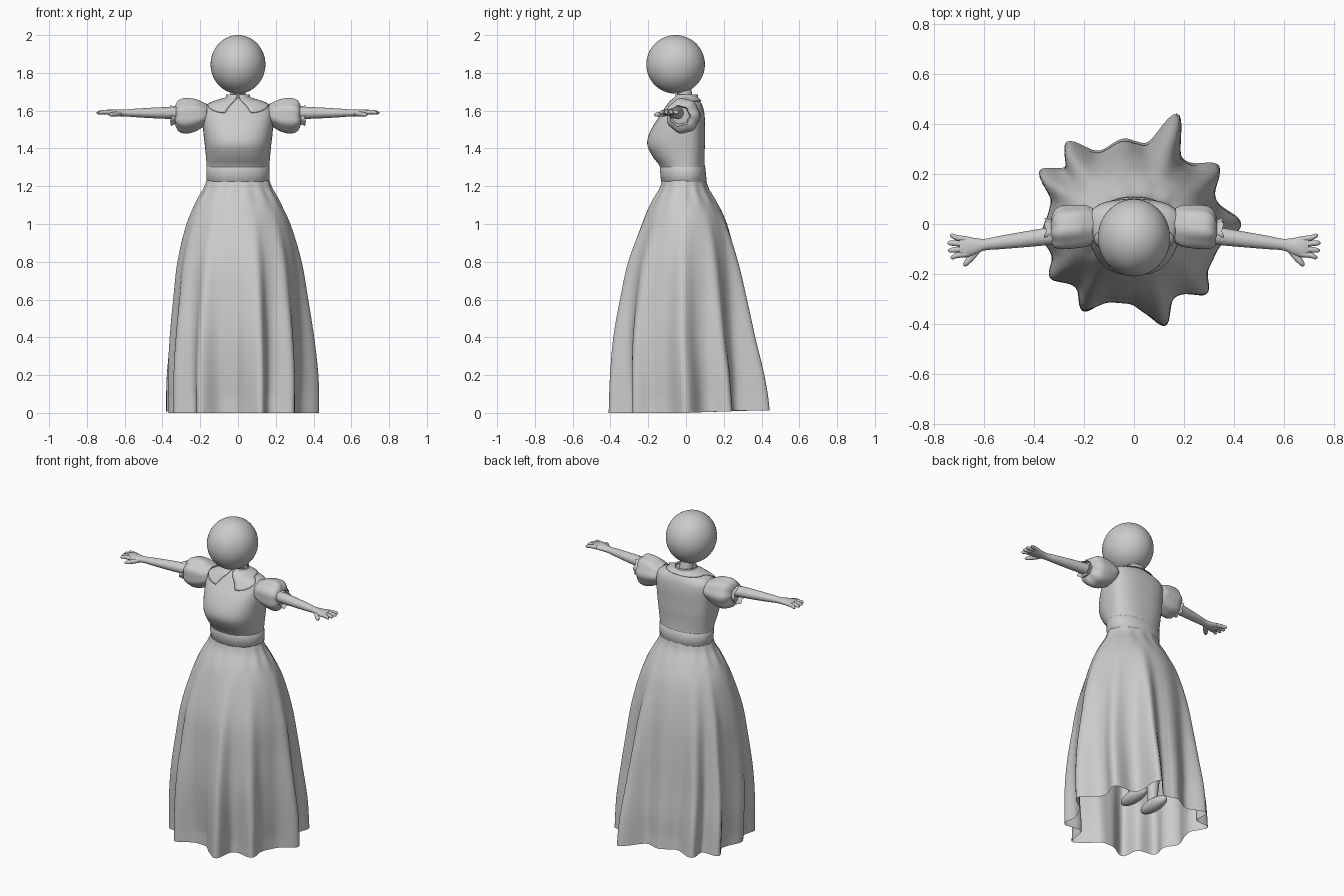
import bpy
from math import sin, cos, exp, tau, radians, pi

cube = bpy.data.objects.get("Cube")
if cube:
    bpy.data.objects.remove(cube, do_unlink=True)

grey = bpy.data.materials.new("plain grey")
grey.use_nodes = True
colour = (0.6, 0.6, 0.6, 1)
grey.diffuse_color = colour
grey.node_tree.nodes["Principled BSDF"].inputs["Base Color"].default_value = colour


def spline(knots, t):
    """Smooth interpolation through rows of (key, value, value...)."""
    t = min(max(t, knots[0][0]), knots[-1][0])
    i = max(k for k in range(len(knots) - 1) if knots[k][0] <= t)
    a, b = knots[i], knots[i + 1]
    p, n = knots[max(i - 1, 0)], knots[min(i + 2, len(knots) - 1)]
    h = b[0] - a[0]
    u = (t - a[0]) / h
    out = []
    for c in range(1, len(a)):
        ma = (b[c] - p[c]) / (b[0] - p[0]) * h
        mb = (n[c] - a[c]) / (n[0] - a[0]) * h
        out.append((2*u**3 - 3*u*u + 1) * a[c] + (u**3 - 2*u*u + u) * ma
                   + (3*u*u - 2*u**3) * b[c] + (u**3 - u*u) * mb)
    return out


def loft(name, rings, closed=True, caps=False, mirror=False, thick=0):
    """Skin a list of equal-length point rings."""
    n = len(rings[0])
    verts = [p for ring in rings for p in ring]
    faces = []
    for j in range(len(rings) - 1):
        for i in range(n if closed else n - 1):
            k = (i + 1) % n
            faces.append((j*n + i, j*n + k, j*n + n + k, j*n + n + i))
    if caps:
        faces.append(tuple(reversed(range(n))))
        faces.append(tuple(range(len(verts) - n, len(verts))))
    mesh = bpy.data.meshes.new(name)
    mesh.from_pydata(verts, [], faces)
    obj = bpy.data.objects.new(name, mesh)
    bpy.context.collection.objects.link(obj)
    finish(obj, mirror)
    if thick:
        obj.modifiers.new("Thickness", "SOLIDIFY").thickness = thick


def finish(obj, mirror=False):
    obj.data.materials.append(grey)
    bpy.ops.object.select_all(action="DESELECT")
    obj.select_set(True)
    bpy.context.view_layer.objects.active = obj
    bpy.ops.object.shade_smooth_by_angle(angle=radians(60))
    if mirror:
        obj.modifiers.new("Mirror", "MIRROR")


def ball(name, loc, scale, mirror=False):
    bpy.ops.mesh.primitive_uv_sphere_add(segments=48, ring_count=32, radius=1)
    obj = bpy.context.object
    obj.name = name
    for v in obj.data.vertices:
        v.co = [v.co[i] * scale[i] + loc[i] for i in range(3)]
    finish(obj, mirror)


def steps(lo, hi, n):
    return [lo + (hi - lo) * i / n for i in range(n + 1)]


def limb(name, knots, n=24, count=12, ripple=0, caps=True):
    """Mirrored tube running along x; rows are x, y, z, y radius, z radius."""
    rings = []
    for x in steps(knots[0][0], knots[-1][0], count):
        y, z, ry, rz = spline(knots, x)
        ring = []
        for i in range(n):
            a = tau * i / n
            r = 1 + ripple * cos(7 * a)
            ring.append((x + ripple * 0.06 * sin(7 * a + 1),
                         y + ry * r * cos(a), z + rz * r * sin(a)))
        rings.append(ring)
    loft(name, rings, caps=caps, mirror=True)


# Head and neck
ball("head", (0, -0.055, 1.845), (0.145, 0.155, 0.155))
loft("neck", [[(r * cos(tau*i/24), y + r * sin(tau*i/24), z) for i in range(24)]
              for z, y, r in ((1.58, 0.01, 0.05), (1.65, 0, 0.04), (1.75, -0.02, 0.04))])

# Bodice: z, half width, front depth, back depth, squareness
bodice = [(1.22, .165, .13, .108, 2.1), (1.30, .166, .137, .10, 2.2), (1.36, .17, .178, .098, 2.4),
          (1.42, .176, .205, .10, 2.5), (1.48, .183, .194, .10, 2.5), (1.55, .187, .155, .10, 2.6),
          (1.60, .186, .115, .095, 2.6), (1.63, .172, .092, .086, 2.4), (1.65, .115, .078, .073, 2.2),
          (1.668, .055, .05, .055, 2)]


def body_point(a, z, grow=0):
    w, front, back, power = spline(bodice, z)
    c, s = cos(a), sin(a)
    k = (abs(c) ** power + abs(s) ** power) ** (-1 / power)
    return ((w + grow) * k * c, ((back if s > 0 else front) + grow) * k * s, z)


def body_ring(z, grow=0, n=64):
    return [body_point(tau * i / n, z, grow) for i in range(n)]


loft("bodice", [body_ring(z) for z in steps(1.22, 1.668, 32)], caps=True)
loft("waistband", [body_ring(z, g) for z, g in
                   ((1.225, 0), (1.227, .002), (1.30, .002), (1.302, 0))])

# Two collar halves, each a pointed flap lying on the shoulders
rows = []
for t in steps(0, 1, 8):
    row = []
    for a in steps(-pi / 2 + 0.05, pi / 2, 24):
        front = max(0, -sin(a))
        drop = 0.036 + 0.062 * front ** 2
        row.append(body_point(a + 0.3 * t * front ** 3, 1.685 - drop * t, 0.005))
    rows.append(row)
loft("collar", rows, closed=False, mirror=True, thick=0.004)

# Skirt folds at the hem: angle, height above the valleys, angular width
folds = [(0, .09, 9), (34, .08, 8), (68, .16, 8), (95, .045, 14), (130, .10, 8), (151, .10, 7),
         (186, .03, 9), (212, .065, 8), (239, .085, 8), (278, .05, 8), (288, .105, 7),
         (317, .075, 8), (360, .09, 9)]
# Skirt silhouette: z, half width, half depth, y centre
skirt = [(0, .41, .42, 0), (.2, .408, .405, -.008), (.4, .39, .378, -.018), (.6, .363, .343, -.018),
         (.8, .332, .30, -.016), (1, .276, .23, -.008), (1.12, .22, .172, -.01),
         (1.19, .18, .13, -.01), (1.235, .165, .118, -.01)]
n = 216
rings = []
for z in steps(0, 1.235, 48):
    rx, ry, cy = spline(skirt, z)
    weight = max(0, min(1, (1.08 - z) / 1.0)) ** 0.9
    gather = 0.02 * max(0, 1 - abs(z - 1.16) / 0.09)
    ring = []
    for i in range(n):
        deg = 360 * i / n
        a = radians(deg)
        hem = 0.29 + 0.055 * abs(cos(a))
        hem += sum(h * exp(-((deg - d) / w) ** 2) for d, h, w in folds)
        f = 1 + weight * (hem / 0.415 - 1) + gather * cos(14 * a)
        lift = 0.015 * max(0, sin(a)) * max(0, 1 - z / 0.3)
        ring.append((rx * f * cos(a), cy + ry * f * sin(a), z + lift))
    rings.append(ring)
loft("skirt", rings)

# Puffed sleeves with ruffled cuffs
limb("puff_sleeve", [(.165, -.008, 1.58, .07, .055), (.19, -.01, 1.578, .082, .068),
                     (.22, -.012, 1.576, .086, .083), (.26, -.014, 1.573, .088, .092),
                     (.295, -.017, 1.573, .086, .09), (.32, -.022, 1.574, .072, .074),
                     (.332, -.027, 1.576, .048, .048)],
     n=48, count=24, ripple=0.03)
limb("sleeve_cuff", [(.322, -.028, 1.576, .042, .042), (.335, -.03, 1.574, .046, .046),
                     (.356, -.033, 1.572, .054, .054)], n=48, count=5, ripple=0.06, caps=False)

# Arms, palms, fingers
limb("arm", [(.25, -.036, 1.588, .036, .034), (.35, -.05, 1.588, .035, .032),
             (.45, -.063, 1.588, .031, .028), (.55, -.076, 1.588, .026, .022),
             (.60, -.083, 1.588, .023, .018), (.64, -.09, 1.589, .034, .018),
             (.68, -.092, 1.592, .043, .015), (.70, -.091, 1.592, .036, .012)], count=24)
fingers = [("index_finger", -.120, -.134, .735), ("middle_finger", -.1, -.106, .745),
           ("ring_finger", -.080, -.076, .748), ("little_finger", -.062, -.046, .738)]
for name, y0, y1, tip in fingers:
    limb(name, [(.67, y0, 1.592, .012, .012), (.715, (y0 + y1) / 2, 1.592, .011, .011),
                (tip - .006, y1, 1.589, .009, .009), (tip, y1, 1.588, .004, .004)], n=12, count=8)
limb("thumb", [(.615, -.092, 1.585, .018, .013), (.645, -.125, 1.582, .021, .013),
               (.672, -.152, 1.579, .017, .011), (.684, -.163, 1.578, .006, .005)], n=12, count=8)

# Shoes and legs under the skirt
ball("shoe", (0.075, 0.09, 0.1), (0.04, 0.11, 0.038), mirror=True)
loft("leg", [[(0.075 + r * cos(tau*i/20), 0.08 + r * sin(tau*i/20), z) for i in range(20)]
             for z, r in ((.11, .03), (.18, .03), (.36, .05), (.55, .05), (.95, .07))], mirror=True)
